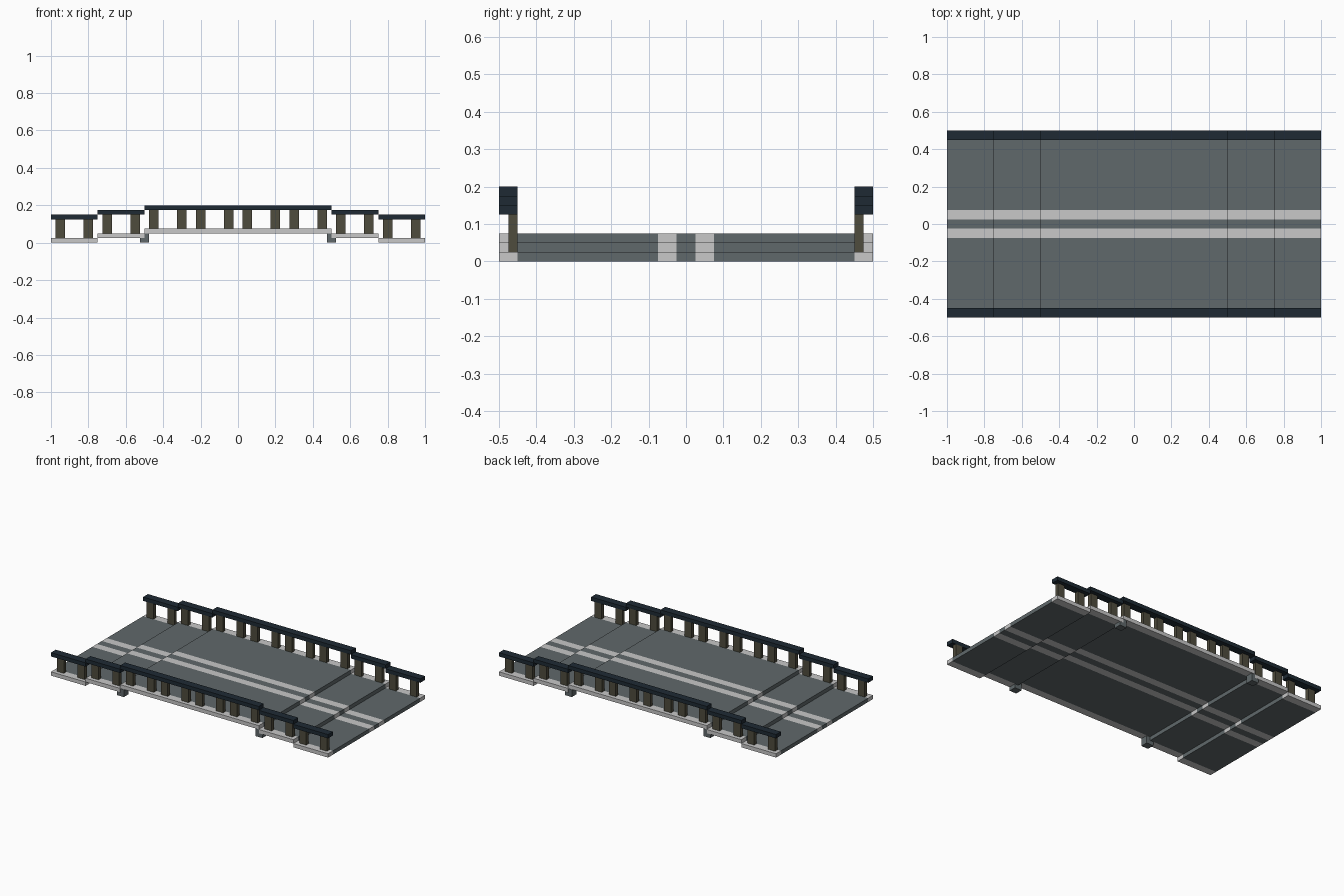
import bpy, bmesh
from mathutils import Matrix, Vector

if "Cube" in bpy.data.objects:
    bpy.data.objects.remove(bpy.data.objects["Cube"])


def material(name, rgb):
    m = bpy.data.materials.new(name)
    m.diffuse_color = (*rgb, 1)
    m.use_nodes = True
    m.node_tree.nodes["Principled BSDF"].inputs["Base Color"].default_value = m.diffuse_color
    return m


ASPHALT = material("asphalt grey", (0.117, 0.140, 0.147))
PALE = material("pale concrete", (0.58, 0.58, 0.58))
POST = material("olive post", (0.078, 0.072, 0.047))
RAIL = material("dark navy rail", (0.013, 0.023, 0.034))


def boxes(name, mat, spans):
    """One object from boxes given as (x0, x1, y0, y1, z0, z1)."""
    bm = bmesh.new()
    for x0, x1, y0, y1, z0, z1 in spans:
        mid = Vector(((x0 + x1) / 2, (y0 + y1) / 2, (z0 + z1) / 2))
        size = Matrix.Diagonal((x1 - x0, y1 - y0, z1 - z0, 1))
        bmesh.ops.create_cube(bm, size=1, matrix=Matrix.Translation(mid) @ size)
    me = bpy.data.meshes.new(name)
    bm.to_mesh(me)
    bm.free()
    me.materials.append(mat)
    ob = bpy.data.objects.new(name, me)
    bpy.context.collection.objects.link(ob)


def both_sides(y0, y1):
    return [(y0, y1), (-y1, -y0)]


# Stepped sections: name, x range, underside height, post positions
sections = [
    ("left_ramp", -1, -0.75, 0, (-0.95, -0.8)),
    ("left_step", -0.75, -0.5, 0.025, (-0.7, -0.55)),
    ("centre", -0.5, 0.5, 0.05, (-0.45, -0.3, -0.2, -0.05, 0.05, 0.2, 0.3, 0.45)),
    ("right_step", 0.5, 0.75, 0.025, (0.55, 0.7)),
    ("right_ramp", 0.75, 1, 0, (0.8, 0.95)),
]
T = 0.025
for name, x0, x1, z, posts in sections:
    # Road slab, lane stripes and kerbs side by side
    lanes = both_sides(0.075, 0.45) + [(-0.025, 0.025)]
    boxes(name + "_road", ASPHALT, [(x0, x1, a, b, z, z + T) for a, b in lanes])
    boxes(name + "_stripes", PALE,
          [(x0, x1, a, b, z, z + T) for a, b in both_sides(0.025, 0.075)])
    boxes(name + "_kerbs", PALE,
          [(x0, x1, a, b, z, z + T) for a, b in both_sides(0.45, 0.5)])
    # Railing posts and handrails
    boxes(name + "_posts", POST,
          [(p - 0.025, p + 0.025, a, b, z + T, z + 0.125)
           for p in posts for a, b in both_sides(0.45, 0.475)])
    boxes(name + "_handrails", RAIL,
          [(x0, x1, a, b, z + 0.125, z + 0.15) for a, b in both_sides(0.45, 0.5)])

# Small support blocks under the ends of the centre span
boxes("support_blocks", ASPHALT,
      [(x - 0.025, x + 0.025, a, b, 0, 0.049)
       for x in (-0.5, 0.5) for a, b in both_sides(0.451, 0.499)])
